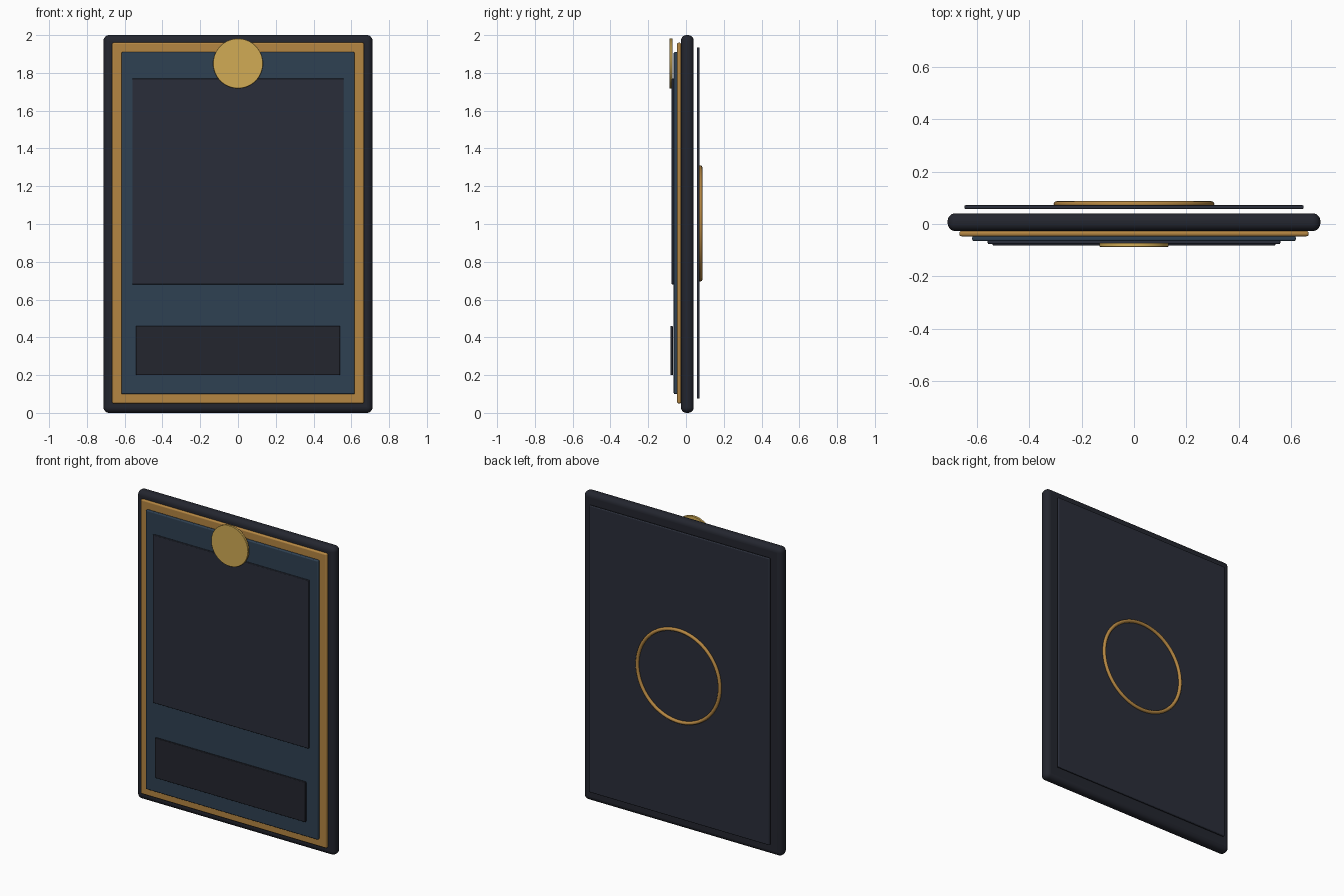
import bpy, math

if "Cube" in bpy.data.objects:
    bpy.data.objects.remove(bpy.data.objects["Cube"])


def material(name, rgb):
    m = bpy.data.materials.new(name)
    m.diffuse_color = (*rgb, 1)
    m.use_nodes = True
    m.node_tree.nodes["Principled BSDF"].inputs["Base Color"].default_value = m.diffuse_color
    return m


DARK = material("dark", (0.017, 0.019, 0.028))
SLATE = material("slate", (0.023, 0.027, 0.042))
BLUE = material("blue", (0.028, 0.052, 0.085))
BRONZE = material("bronze", (0.46, 0.24, 0.055))
GOLD = material("gold", (0.64, 0.41, 0.09))


def finish(obj, name, mat, bevel=0, segments=3):
    obj.name = name
    obj.data.materials.append(mat)
    bpy.ops.object.transform_apply(location=False, rotation=True, scale=True)
    if bevel:
        mod = obj.modifiers.new("bevel", 'BEVEL')
        mod.width, mod.segments = bevel, segments
        mod.limit_method = 'ANGLE'
    bpy.ops.object.shade_smooth_by_angle(angle=math.radians(35))


def plate(name, half_w, y0, y1, z0, z1, mat, bevel, segments=3):
    bpy.ops.mesh.primitive_cube_add(size=1, location=(0, (y0 + y1) / 2, (z0 + z1) / 2))
    obj = bpy.context.object
    obj.scale = (2 * half_w, y1 - y0, z1 - z0)
    finish(obj, name, mat, bevel, segments)


# Layered card: rounded body, trim, face and raised panels
plate("card_body", 0.712, -0.027, 0.041, 0.0, 2.0, DARK, 0.03, 6)
plate("border_trim", 0.667, -0.047, -0.026, 0.05, 1.96, BRONZE, 0.008)
plate("front_face", 0.618, -0.065, -0.045, 0.10, 1.91, BLUE, 0.006)
plate("picture_panel", 0.559, -0.076, -0.063, 0.68, 1.77, SLATE, 0.004)
plate("caption_panel", 0.54, -0.082, -0.069, 0.20, 0.46, DARK, 0.004)
plate("back_panel", 0.648, 0.057, 0.072, 0.075, 1.935, SLATE, 0.005)

# Round badge at the top of the front
bpy.ops.mesh.primitive_cylinder_add(vertices=64, radius=0.132, depth=0.015,
                                    location=(0, -0.0795, 1.85),
                                    rotation=(math.pi / 2, 0, 0))
finish(bpy.context.object, "round_badge", GOLD, 0.002, 2)

# Ring ornament on the back
bpy.ops.mesh.primitive_torus_add(major_radius=0.296, minor_radius=0.011,
                                 major_segments=72, minor_segments=12,
                                 location=(0, 0.076, 1.003),
                                 rotation=(math.pi / 2, 0, 0))
finish(bpy.context.object, "back_ring", BRONZE)
